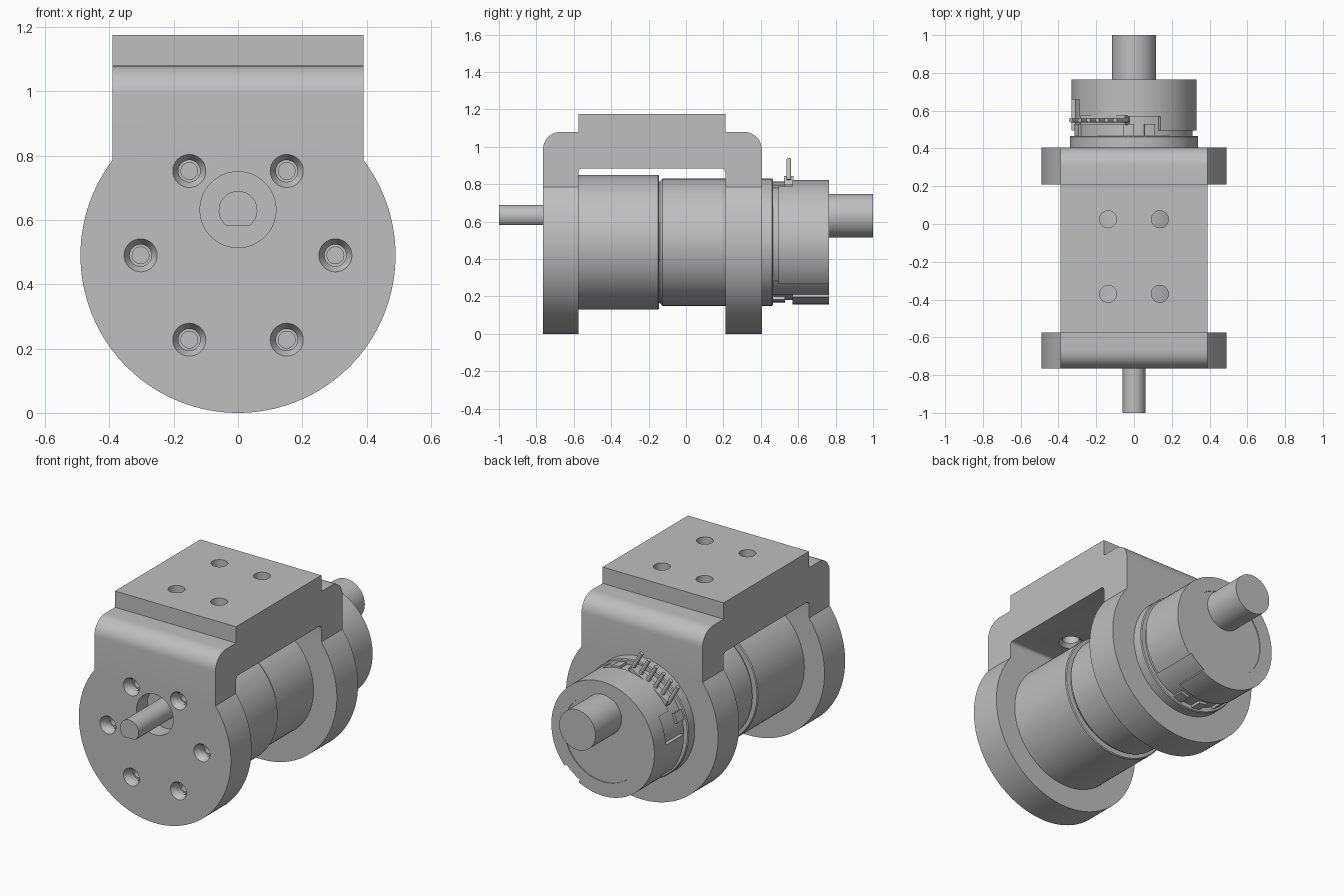
import bpy, bmesh
from math import sin, cos, pi, radians
from mathutils import Vector, Matrix

if "Cube" in bpy.data.objects:
    bpy.data.objects.remove(bpy.data.objects["Cube"], do_unlink=True)

AXIS_Z = 0.49     # main axis height
SHAFT_Z = 0.632   # offset shaft height

metal = bpy.data.materials.new("plain grey metal")
metal.use_nodes = True
GREY = (0.52, 0.52, 0.52, 1)
metal.diffuse_color = GREY
metal.node_tree.nodes["Principled BSDF"].inputs["Base Color"].default_value = GREY


def finish(name, bm):
    bmesh.ops.recalc_face_normals(bm, faces=bm.faces)
    mesh = bpy.data.meshes.new(name)
    bm.to_mesh(mesh)
    bm.free()
    mesh.materials.append(metal)
    obj = bpy.data.objects.new(name, mesh)
    bpy.context.collection.objects.link(obj)
    return obj


def activate(obj):
    bpy.ops.object.select_all(action='DESELECT')
    obj.select_set(True)
    bpy.context.view_layer.objects.active = obj


def smooth(obj):
    activate(obj)
    bpy.ops.object.shade_smooth_by_angle(angle=radians(25))


def arc(cx, cy, r, a0, a1, n):
    steps = [radians(a0 + (a1 - a0) * i / n) for i in range(n + 1)]
    return [(cx + r * cos(a), cy + r * sin(a)) for a in steps]


def prism(name, pts, axis, lo, hi):
    """Extrude an outline: (x, z) along y, or (y, z) along x."""
    bm = bmesh.new()
    place = (lambda p: (p[0], lo, p[1])) if axis == 'y' else (lambda p: (lo, p[0], p[1]))
    face = bm.faces.new([bm.verts.new(place(p)) for p in pts])
    move = Vector((0, hi - lo, 0)) if axis == 'y' else Vector((hi - lo, 0, 0))
    top = bmesh.ops.extrude_face_region(bm, geom=[face])
    bmesh.ops.translate(bm, vec=move, verts=[v for v in top["geom"] if isinstance(v, bmesh.types.BMVert)])
    return finish(name, bm)


def turned(name, profile, x=0, z=AXIS_Z, n=96):
    """Stack of (y, radius) rings along y, closed at both ends."""
    bm = bmesh.new()
    rings = []
    for y, r in profile:
        rings.append([bm.verts.new((x + r * cos(2 * pi * i / n), y, z + r * sin(2 * pi * i / n)))
                      for i in range(n)])
    for a, b in zip(rings, rings[1:]):
        for i in range(n):
            j = (i + 1) % n
            bm.faces.new((a[i], a[j], b[j], b[i]))
    bm.faces.new(rings[0])
    bm.faces.new(rings[-1])
    return finish(name, bm)


def sector(name, a0, a1, r0, r1, y0, y1):
    n = max(2, int((a1 - a0) / 4))
    pts = arc(0, AXIS_Z, r1, a0, a1, n) + arc(0, AXIS_Z, r0, a1, a0, n)
    obj = prism(name, pts, 'y', y0, y1)
    smooth(obj)


def boolean(obj, other, operation):
    mod = obj.modifiers.new("cut", 'BOOLEAN')
    mod.operation = operation
    mod.solver = 'EXACT'
    mod.object = other
    activate(obj)
    bpy.ops.object.modifier_apply(modifier=mod.name)
    bpy.data.objects.remove(other, do_unlink=True)


# Mounting bracket: front outline intersected with the side outline
bracket = prism("mounting_bracket",
                arc(0, AXIS_Z, 0.49, 142.75, 397.25, 96) + [(0.39, 1.3), (-0.39, 1.3)], 'y', -0.9, 0.9)
side = [(-0.765, -0.1)] + arc(-0.67, 0.985, 0.095, 180, 90, 10)
side += [(-0.575, 1.08), (-0.575, 1.175), (0.21, 1.175), (0.21, 1.08)]
side += arc(0.31, 0.985, 0.095, 90, 0, 10) + [(0.405, -0.1), (0.21, -0.1)]
side += arc(0.19, 0.865, 0.02, 0, 90, 5) + arc(-0.555, 0.865, 0.02, 90, 180, 5) + [(-0.575, -0.1)]
boolean(bracket, prism("side_cutter", side, 'x', -0.7, 0.7), 'INTERSECT')

# Countersunk screw holes and the shaft recess in the front plate
for k in range(6):
    a = k * pi / 3
    boolean(bracket, turned("screw_cutter",
                            [(-0.785, 0.063), (-0.735, 0.034), (-0.705, 0.034), (-0.705, 0.026), (-0.65, 0.026)],
                            0.303 * cos(a), AXIS_Z + 0.303 * sin(a), 32), 'DIFFERENCE')
boolean(bracket, turned("recess_cutter", [(-0.9, 0.118), (-0.665, 0.118)], 0, SHAFT_Z, 64), 'DIFFERENCE')

# Four through holes in the top block, widened underneath
for x in (-0.137, 0.137):
    for y in (-0.37, 0.025):
        cutter = turned("top_hole_cutter",
                        [(0.80, 0.065), (0.885, 0.065), (0.905, 0.045), (1.3, 0.045)], 0, 0, 40)
        cutter.data.transform(Matrix.Translation((x, y, 0)) @ Matrix.Rotation(pi / 2, 4, 'X'))
        boolean(bracket, cutter, 'DIFFERENCE')
smooth(bracket)

# Gearbox, motor and rear flange
smooth(turned("gearbox_body", [(-0.6, 0.36), (-0.15, 0.36), (-0.145, 0.355), (-0.145, 0.2)]))
smooth(turned("motor_body", [(-0.15, 0.325), (-0.14, 0.325), (-0.125, 0.34), (0.41, 0.34)]))
smooth(turned("rear_flange", [(0.4, 0.34), (0.46, 0.34), (0.465, 0.335), (0.465, 0.2)]))

# Encoder cap: inner core with outer shell segments
smooth(turned("encoder_core", [(0.46, 0.31), (0.76, 0.31)]))
for a0, a1, y0 in ((-42, 65, 0.495), (65, 150, 0.57), (150, 178, 0.66),
                   (178, 220, 0.495), (220, 298, 0.57)):
    sector("encoder_shell", a0, a1, 0.25, 0.332, y0, 0.765)
sector("encoder_slot_floor", 298, 318, 0.25, 0.315, 0.46, 0.765)
for a in (75, 95, 160, 235, 262, 285):
    sector("encoder_tab", a - 5, a + 5, 0.25, 0.325, 0.46, 0.53)

# Row of connector pins on the upper right of the encoder
out = Vector((cos(radians(120)), 0, sin(radians(120))))
along = Vector((-out.z, 0, out.x))
turn = Matrix.Rotation(radians(-30), 4, 'Y')


def box(name, centre, size):
    bm = bmesh.new()
    bmesh.ops.create_cube(bm, size=1, matrix=Matrix.Translation(centre) @ turn @ Matrix.Diagonal((*size, 1)))
    return finish(name, bm)


base = Vector((0, 0.55, AXIS_Z))
box("connector_base", base + out * 0.305, (0.27, 0.05, 0.05))
for i in range(6):
    bm = bmesh.new()
    spot = base + out * 0.37 + along * (i - 2.5) * 0.054
    bmesh.ops.create_cone(bm, cap_ends=True, segments=12, radius1=0.012, radius2=0.012, depth=0.13,
                          matrix=Matrix.Translation(spot) @ turn)
    smooth(finish("connector_pin", bm))

# Output shaft with a flat, and the plain rear shaft
smooth(prism("front_shaft", arc(0, SHAFT_Z - 0.002, 0.06, -52, 232, 40), 'y', -1, -0.6))
smooth(turned("rear_shaft", [(0.7, 0.117), (1, 0.117)], 0, SHAFT_Z, 64))
